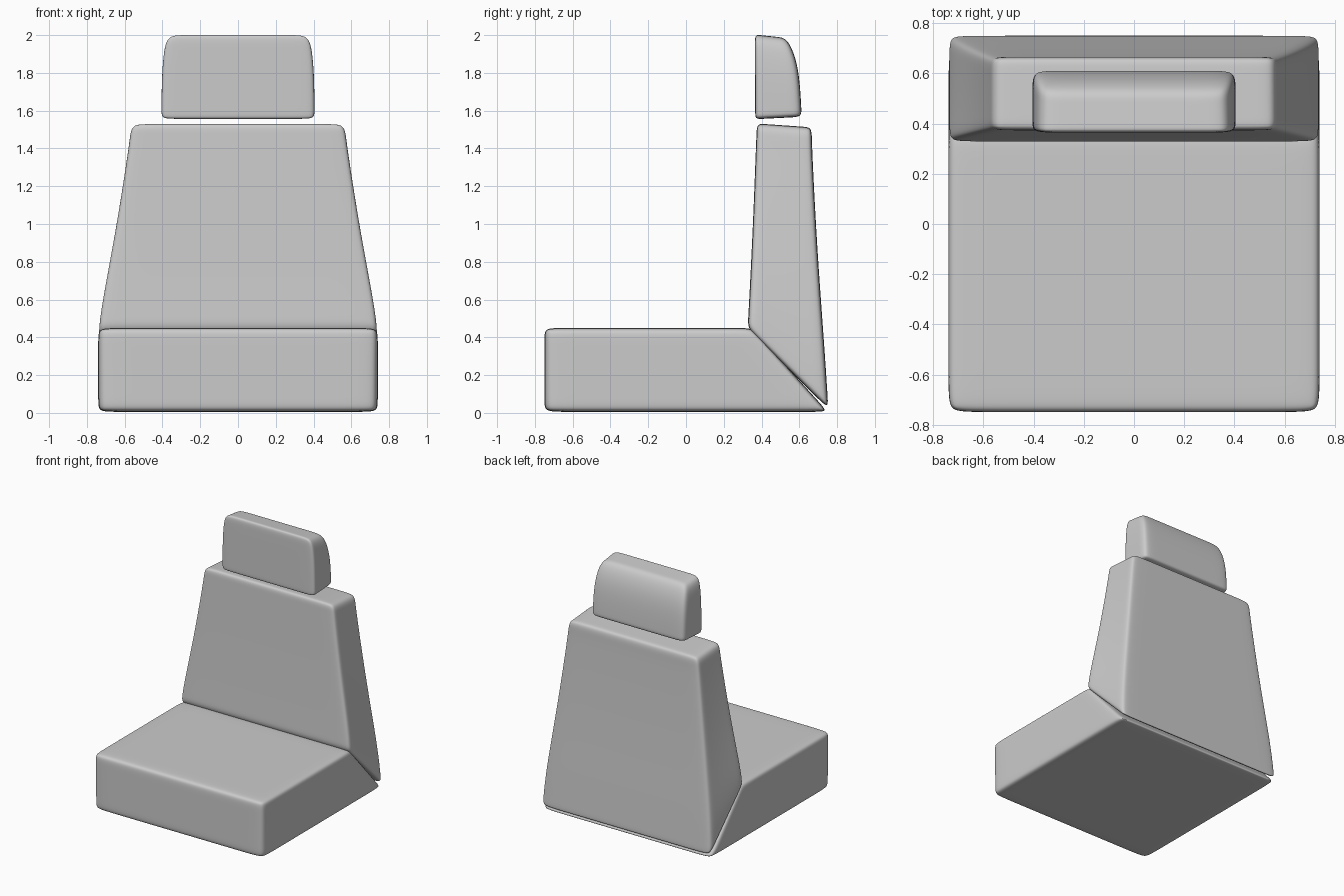
import bpy, bmesh

if "Cube" in bpy.data.objects:
    bpy.data.objects.remove(bpy.data.objects["Cube"])

def cushion(name, sections, inset, depth_cuts):
    """Box cage stacked from sections (front y, front z, back y, back z, half width),
    with support loops near its edges, smoothed by subdivision."""
    bm = bmesh.new()
    cache = {}
    ni, nj, nk = 3, len(depth_cuts) - 1, len(sections) - 1

    def vert(i, j, k):
        if (i, j, k) not in cache:
            yf, zf, yb, zb, w = sections[k]
            t = depth_cuts[j]
            x = (-w, -w + inset, w - inset, w)[i]
            cache[i, j, k] = bm.verts.new((x, yf + (yb - yf) * t, zf + (zb - zf) * t))
        return cache[i, j, k]

    def side(na, nb, pick):
        for a in range(na):
            for b in range(nb):
                bm.faces.new([vert(*pick(a + p, b + q))
                              for p, q in ((0, 0), (1, 0), (1, 1), (0, 1))])

    for end in (0, 1):
        side(ni, nj, lambda a, b: (a, b, end * nk))
        side(ni, nk, lambda a, b: (a, end * nj, b))
        side(nj, nk, lambda a, b: (end * ni, a, b))
    bmesh.ops.recalc_face_normals(bm, faces=bm.faces[:])
    for f in bm.faces:
        f.smooth = True
    mesh = bpy.data.meshes.new(name)
    bm.to_mesh(mesh)
    bm.free()
    obj = bpy.data.objects.new(name, mesh)
    bpy.context.collection.objects.link(obj)
    sub = obj.modifiers.new("Smooth", 'SUBSURF')
    sub.levels = sub.render_levels = 4
    return obj

# Seat cushion with a slanted rear face
cushion("seat_cushion", [
    (-0.75, 0.005, 0.752, 0.005, 0.74),
    (-0.75, 0.055, 0.706, 0.055, 0.74),
    (-0.75, 0.395, 0.397, 0.395, 0.74),
    (-0.75, 0.45, 0.347, 0.45, 0.74),
], 0.11, (0, 0.08, 0.95, 1))

# Tapered backrest, mitred against the seat
cushion("backrest", [
    (0.327, 0.445, 0.755, 0.02, 0.738),
    (0.329, 0.50, 0.749, 0.09, 0.736),
    (0.336, 0.62, 0.735, 0.32, 0.719),
    (0.355, 1.00, 0.695, 0.85, 0.644),
    (0.370, 1.40, 0.669, 1.36, 0.580),
    (0.373, 1.47, 0.667, 1.44, 0.572),
    (0.375, 1.532, 0.665, 1.512, 0.560),
], 0.09, (0, 0.14, 0.86, 1))

# Headrest with a rounded upper back
cushion("headrest", [
    (0.367, 1.555, 0.612, 1.567, 0.405),
    (0.366, 1.59, 0.611, 1.605, 0.405),
    (0.365, 1.77, 0.603, 1.75, 0.404),
    (0.364, 1.93, 0.583, 1.88, 0.393),
    (0.364, 2.003, 0.535, 1.985, 0.370),
], 0.09, (0, 0.15, 0.7, 1))
